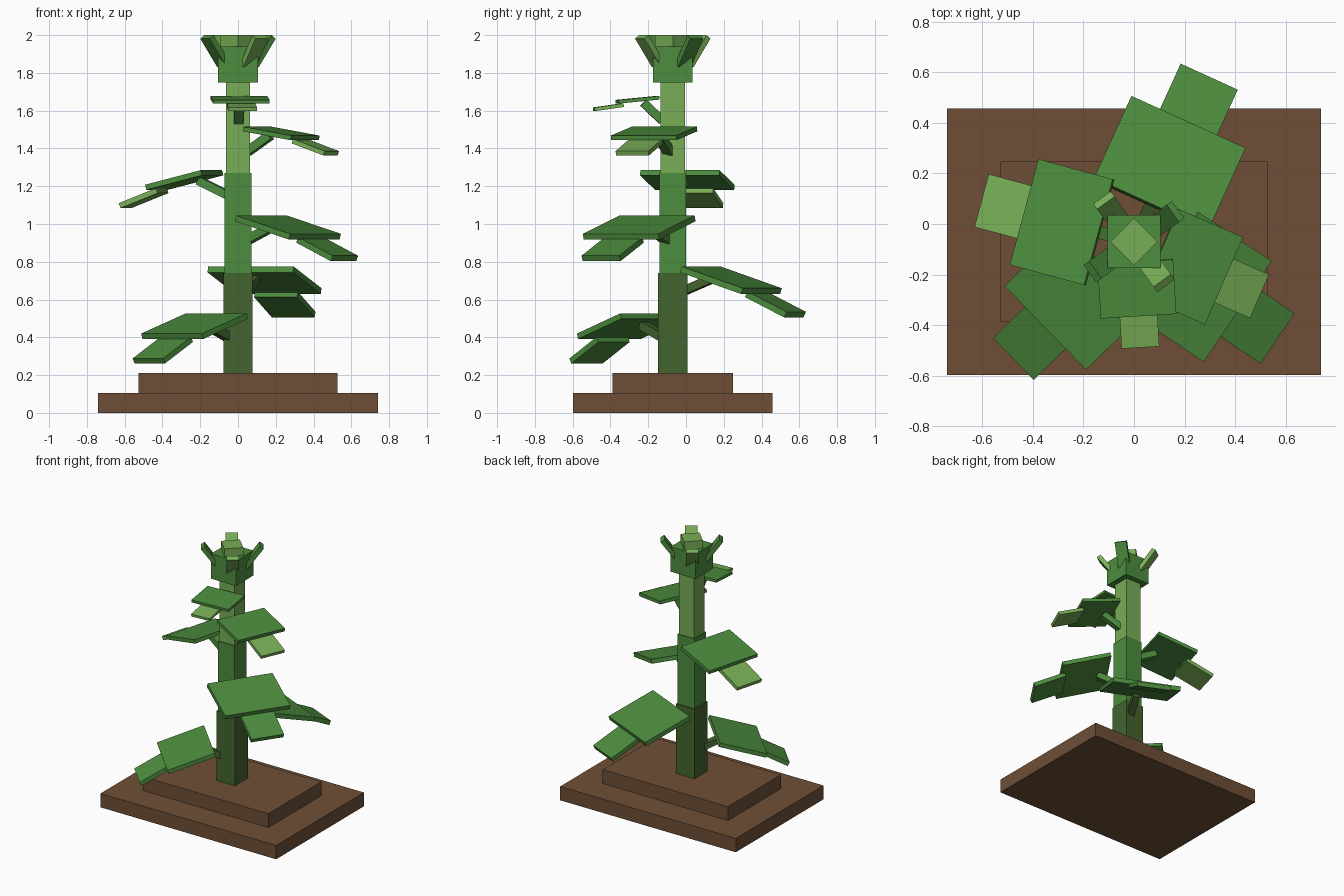
import bpy
from math import radians, cos, sin
from mathutils import Matrix, Vector

if "Cube" in bpy.data.objects:
    bpy.data.objects.remove(bpy.data.objects["Cube"], do_unlink=True)


def material(name, rgb):
    lin = [((c / 255 + 0.055) / 1.055) ** 2.4 for c in rgb] + [1]
    m = bpy.data.materials.new(name)
    m.use_nodes = True
    m.diffuse_color = lin
    m.node_tree.nodes["Principled BSDF"].inputs["Base Color"].default_value = lin
    return m


BROWN = material("soil_brown", (110, 79, 54))
DARK = material("dark_green", (67, 100, 46))
GREEN = material("leaf_green", (77, 141, 62))
LIGHT = material("light_green", (120, 174, 86))

AXIS_Y = -0.07  # stalk sits slightly in front of the centre


def block(name, mat, matrix, size):
    bpy.ops.mesh.primitive_cube_add(size=1)
    ob = bpy.context.object
    ob.name = name
    ob.data.transform(matrix @ Matrix.Diagonal((*size, 1)))
    ob.data.materials.append(mat)
    return ob


def upright(name, mat, half_x, half_y, z0, z1, turn=0):
    spot = Matrix.Translation((0, AXIS_Y, (z0 + z1) / 2)) @ Matrix.Rotation(radians(turn), 4, "Z")
    return block(name, mat, spot, (2 * half_x, 2 * half_y, z1 - z0))


def plate(name, mat, azimuth, start, end, width, thick):
    """Slab whose top surface runs from start to end, given as (radius, height)."""
    a = radians(azimuth)
    out = Vector((cos(a), sin(a), 0))
    p, q = (out * r + Vector((0, AXIS_Y, z)) for r, z in (start, end))
    along = (q - p).normalized()
    side = Vector((-sin(a), cos(a), 0))
    normal = along.cross(side)
    frame = Matrix((along, side, normal)).transposed().to_4x4()
    middle = (p + q) / 2 - normal * thick / 2
    return block(name, mat, Matrix.Translation(middle) @ frame, ((q - p).length, width, thick))


# Stepped soil base
upright("base_lower", BROWN, 0.74, 0.528, 0, 0.105)
upright("base_upper", BROWN, 0.528, 0.318, 0.105, 0.21)

# Stalk in three tapering sections
upright("stalk_lower", DARK, 0.078, 0.078, 0.21, 0.74)
upright("stalk_middle", GREEN, 0.071, 0.071, 0.74, 1.27)
upright("stalk_upper", LIGHT, 0.064, 0.064, 1.27, 1.75)

# Leaves: azimuth, width, inner radius/top, outer radius/top, tip radius/top
leaves = [
    (224.2, 0.463, (0.16, 0.527), (0.49, 0.42), (0.666, 0.288), DARK, GREEN),
    (65.5, 0.497, (0.165, 0.775), (0.521, 0.66), (0.718, 0.535), DARK, GREEN),
    (-34, 0.481, (0.15, 1.045), (0.495, 0.948), (0.686, 0.832), GREEN, GREEN),
    (164.9, 0.434, (0.146, 1.285), (0.451, 1.208), (0.625, 1.11), GREEN, LIGHT),
    (-23.5, 0.378, (0.113, 1.515), (0.389, 1.468), (0.542, 1.386), GREEN, LIGHT),
    (-86.5, 0.3, (0.08, 1.678), (0.296, 1.657), (0.42, 1.617), GREEN, LIGHT),
]
for i, (az, w, inner, outer, tip, stem_mat, tip_mat) in enumerate(leaves, 1):
    t = 0.065 * w
    plate(f"leaf_{i}_blade", GREEN, az, inner, outer, w, t)
    plate(f"leaf_{i}_tip", tip_mat, az, (outer[0] - 0.03, outer[1] - 0.018), tip, w / 2, t)
    drop = (outer[1] - inner[1]) / (outer[0] - inner[0])
    joint = (inner[0] + 0.06, inner[1] + drop * 0.06 - t * 0.7)
    plate(f"leaf_{i}_stem", stem_mat, az, (0.04, inner[1] - 0.115), joint, 0.05, 0.045)

# Crown with four flared petals and a diamond cap
upright("crown", GREEN, 0.105, 0.105, 1.75, 1.94)
upright("crown_cap", LIGHT, 0.066, 0.066, 1.94, 2.0, 45)
for k in range(4):
    plate(f"petal_{k + 1}", (GREEN, LIGHT)[k % 2], 36 + 90 * k, (0.08, 1.85), (0.19, 2.0), 0.085, 0.032)
